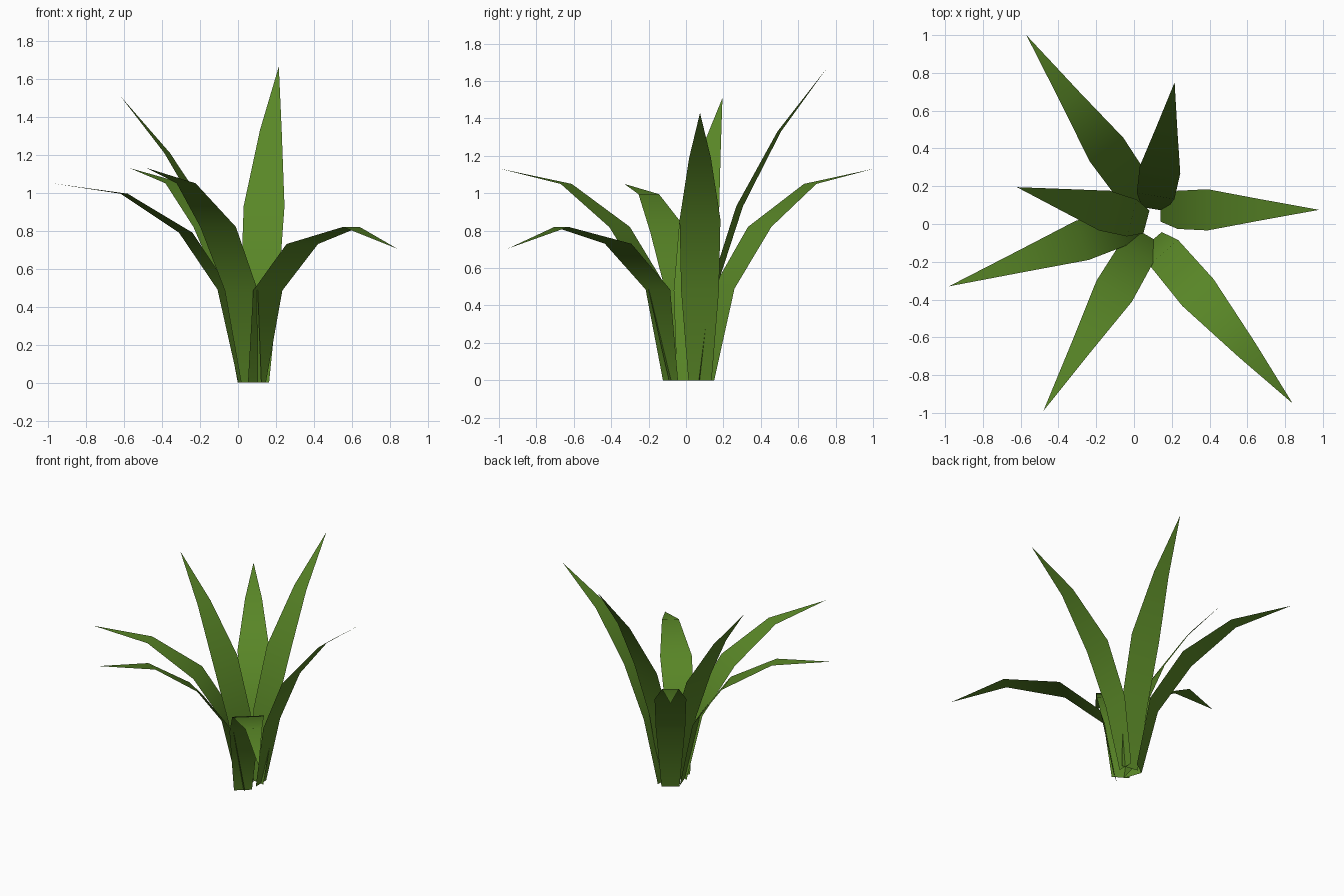
import bpy, bmesh, math

if "Cube" in bpy.data.objects:
    bpy.data.objects.remove(bpy.data.objects["Cube"])

# one green for every leaf
green = bpy.data.materials.new("leaf_green")
green.diffuse_color = (0.10, 0.24, 0.02, 1)
green.use_nodes = True
green.node_tree.nodes["Principled BSDF"].inputs["Base Color"].default_value = green.diffuse_color

# half widths of the five rows, from base to tip
HALF = [0.062, 0.101, 0.109, 0.058, 0.0]

# heading in degrees, tip position, then (distance back from tip, height) base to tip
LEAVES = [
    ("back_left_leaf", 125, (-0.57, 1.0, 1.13), [(1.08, 0), (0.975, 0.49), (0.74, 0.82), (0.41, 1.05)]),
    ("back_leaf", 80.5, (0.215, 0.75, 1.665), [(0.68, 0), (0.61, 0.50), (0.47, 0.93), (0.255, 1.33)]),
    ("right_leaf", 0, (0.98, 0.075, 1.43), [(0.84, 0), (0.75, 0.48), (0.59, 0.86), (0.32, 1.19)]),
    ("left_leaf", 165, (-0.62, 0.195, 1.51), [(0.71, 0), (0.63, 0.48), (0.48, 0.86), (0.255, 1.21)]),
    ("low_left_leaf", 199, (-0.98, -0.33, 1.05), [(1.06, 0), (0.957, 0.49), (0.745, 0.79), (0.402, 0.995)]),
    ("front_left_leaf", 239.4, (-0.48, -0.99, 1.13), [(1.08, 0), (0.977, 0.485), (0.737, 0.82), (0.406, 1.05)]),
    ("front_right_leaf", -49.5, (0.84, -0.95, 0.705), [(1.14, 0), (1.052, 0.485), (0.772, 0.73), (0.374, 0.82)]),
]


def leaf(name, heading, tip, rows):
    """Thin folded ribbon, level across its width, ending in a point."""
    a = math.radians(heading)
    dx, dy = math.cos(a), math.sin(a)
    bm = bmesh.new()
    pairs = []
    for (back, z), h in zip(rows, HALF):
        cx, cy = tip[0] - dx * back, tip[1] - dy * back
        pairs.append([bm.verts.new((cx - s * dy * h, cy + s * dx * h, z)) for s in (-1, 1)])
    end = bm.verts.new(tip)
    for (r0, l0), (r1, l1) in zip(pairs, pairs[1:]):
        bm.faces.new((r0, r1, l1, l0))
    bm.faces.new((pairs[-1][0], end, pairs[-1][1]))
    for f in bm.faces:
        f.smooth = True
    me = bpy.data.meshes.new(name)
    bm.to_mesh(me)
    bm.free()
    me.materials.append(green)
    bpy.context.collection.objects.link(bpy.data.objects.new(name, me))


for spec in LEAVES:
    leaf(*spec)
